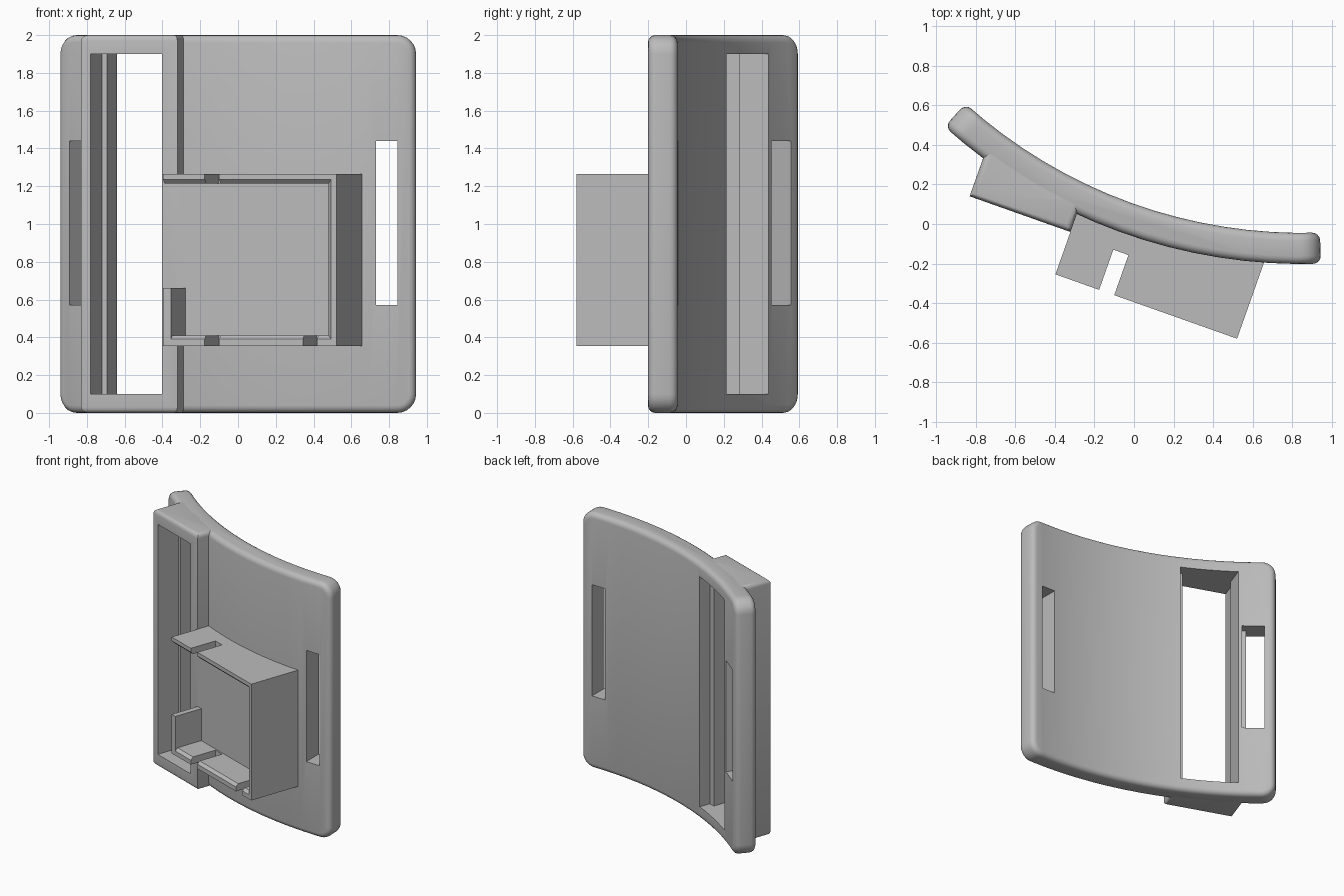
import bpy, bmesh, math
from mathutils import Vector

cube = bpy.data.objects.get("Cube")
if cube:
    bpy.data.objects.remove(cube, do_unlink=True)

grey = bpy.data.materials.new("light_grey")
grey.use_nodes = True
grey.diffuse_color = (0.5, 0.5, 0.5, 1)
grey.node_tree.nodes["Principled BSDF"].inputs["Base Color"].default_value = (0.5, 0.5, 0.5, 1)

# Curved plate: circle centre and radii in plan; tilted axes for the frame and tray
CENTRE = Vector((0.85, 2.498))
R_BACK, R_FRONT, R_MID = 2.543, 2.70, 2.62
TILT = math.radians(19.5)
ORIGIN = Vector((-0.83, 0.14))
ALONG = Vector((math.cos(TILT), -math.sin(TILT)))
DEEP = Vector((math.sin(TILT), math.cos(TILT)))


def tilted(s, d):
    return ORIGIN + ALONG * s + DEEP * d


def on_arc(r, deg):
    a = math.radians(deg)
    return CENTRE - Vector((math.sin(a), math.cos(a))) * r


def arc(r, start, end, n):
    return [on_arc(r, start + (end - start) * i / n) for i in range(n + 1)]


def arc_angle(p):
    """Angle where a line from p along DEEP meets the middle of the plate."""
    q = p - CENTRE
    b = q.dot(DEEP)
    hit = q + DEEP * (-b - math.sqrt(b * b - q.dot(q) + R_MID ** 2))
    return math.degrees(math.atan2(-hit.x, -hit.y))


def finish(bm, name):
    bmesh.ops.recalc_face_normals(bm, faces=bm.faces)
    mesh = bpy.data.meshes.new(name)
    bm.to_mesh(mesh)
    bm.free()
    mesh.materials.append(grey)
    ob = bpy.data.objects.new(name, mesh)
    bpy.context.collection.objects.link(ob)
    return ob


def prism(points, z0, z1):
    bm = bmesh.new()
    low = [bm.verts.new((p.x, p.y, z0)) for p in points]
    high = [bm.verts.new((p.x, p.y, z1)) for p in points]
    bm.faces.new(low)
    bm.faces.new(high)
    for i in range(len(points)):
        j = (i + 1) % len(points)
        bm.faces.new((low[i], low[j], high[j], high[i]))
    bmesh.ops.recalc_face_normals(bm, faces=bm.faces)
    return bm


def bevel(bm, edges, size, segments):
    bmesh.ops.bevel(bm, geom=edges, offset=size, segments=segments,
                    profile=0.5, affect='EDGES', clamp_overlap=True)


def block(name, s0, s1, d0, d1, z0, z1, flare=0.0):
    """Tilted box; flare widens its front end."""
    bm = bmesh.new()
    for d, f in ((d0, flare), (d1, 0)):
        for s in (s0 - f, s1 + f):
            for z in (z0 - f, z1 + f):
                bm.verts.new((*tilted(s, d), z))
    bmesh.ops.convex_hull(bm, input=bm.verts)
    return finish(bm, name)


def cut(ob, cutter):
    """Subtract a cutter for good."""
    mod = ob.modifiers.new("cut", 'BOOLEAN')
    mod.operation, mod.solver, mod.object = 'DIFFERENCE', 'EXACT', cutter
    bpy.context.view_layer.update()
    mesh = bpy.data.meshes.new_from_object(ob.evaluated_get(bpy.context.evaluated_depsgraph_get()))
    ob.modifiers.clear()
    ob.data = mesh


def backed(s0, s1, d, z0, z1):
    """Tilted solid whose back follows the plate."""
    left, right = tilted(s0, d), tilted(s1, d)
    return prism([left, right] + arc(R_MID, arc_angle(right), arc_angle(left), 10), z0, z1)


# Plate with rounded corners, then rounded rims
bm = prism(arc(R_BACK, 42, -2, 16) + arc(R_FRONT, -2, 42, 16), 0, 2)
ends = []
for e in bm.edges:
    a, b = (math.hypot(v.co.x - CENTRE.x, v.co.y - CENTRE.y) for v in e.verts)
    if abs(a - b) > 0.1:
        ends.append(e)
bevel(bm, ends, 0.1, 6)
rims = []
for e in bm.edges:
    radii = [math.hypot(v.co.x - CENTRE.x, v.co.y - CENTRE.y) for v in e.verts]
    same_side = abs(radii[0] - radii[1]) < 0.05
    broad = [abs(f.normal.z) < 0.01 and
             abs(f.normal.xy.normalized().dot((f.calc_center_median().xy - CENTRE).normalized())) > 0.9
             for f in e.link_faces]
    if same_side and broad.count(True) == 1:
        rims.append(e)
bevel(bm, rims, 0.04, 4)
plate = finish(bm, "curved_plate")

# Strap slots at both ends
slots = (arc(R_BACK - 0.1, 40.2, 36.5, 1) + arc(R_FRONT + 0.1, 36.5, 40.2, 1),
         [Vector(p) for p in ((0.73, -0.4), (0.845, -0.4), (0.845, 0.1), (0.73, 0.1))])
helpers = []
for points in slots:
    helpers.append(finish(prism(points, 0.57, 1.44), "strap_slot_cutter"))
    cut(plate, helpers[-1])

# Tall frame with softened top and bottom
bm = backed(0, 0.54, 0, 0, 2)
bevel(bm, [e for e in bm.edges if abs(e.verts[0].co.z - e.verts[1].co.z) < 0.01], 0.03, 4)
frame = finish(bm, "slot_frame")

# Stepped window through frame and plate
for s0, s1, d0, d1 in ((0.053, 0.455, -0.1, 0.18), (0.08, 0.503, 0.17, 0.6)):
    helpers.append(block("window_cutter", s0, s1, d0, d1, 0.1, 1.9))
    cut(frame, helpers[-1])
    cut(plate, helpers[-1])

# Open tray with chamfered rim and notched walls
FRONT = -0.227
tray = finish(backed(0.54, 1.513, FRONT, 0.355, 1.265), "tray")
for args in ((0.4, 1.463, -0.3, 0, 0.41, 1.215),
             (0.4, 1.463, FRONT - 0.005, FRONT + 0.02, 0.41, 1.215, 0.025),
             (0.774, 0.855, -0.3, -0.012, 0.3, 1.3),
             (1.325, 1.405, -0.3, -0.012, 0.3, 0.5)):
    helpers.append(block("tray_cutter", *args))
    cut(tray, helpers[-1])

# Short retaining wall at the open side
block("retaining_wall", 0.54, 0.585, FRONT, 0.01, 0.355, 0.66)

for h in helpers:
    bpy.data.objects.remove(h, do_unlink=True)

# Smooth the curved parts, keep edges sharp
for ob in bpy.context.selected_objects:
    ob.select_set(False)
for ob in (plate, frame, tray):
    ob.select_set(True)
bpy.context.view_layer.objects.active = plate
bpy.ops.object.shade_smooth_by_angle(angle=math.radians(30))
